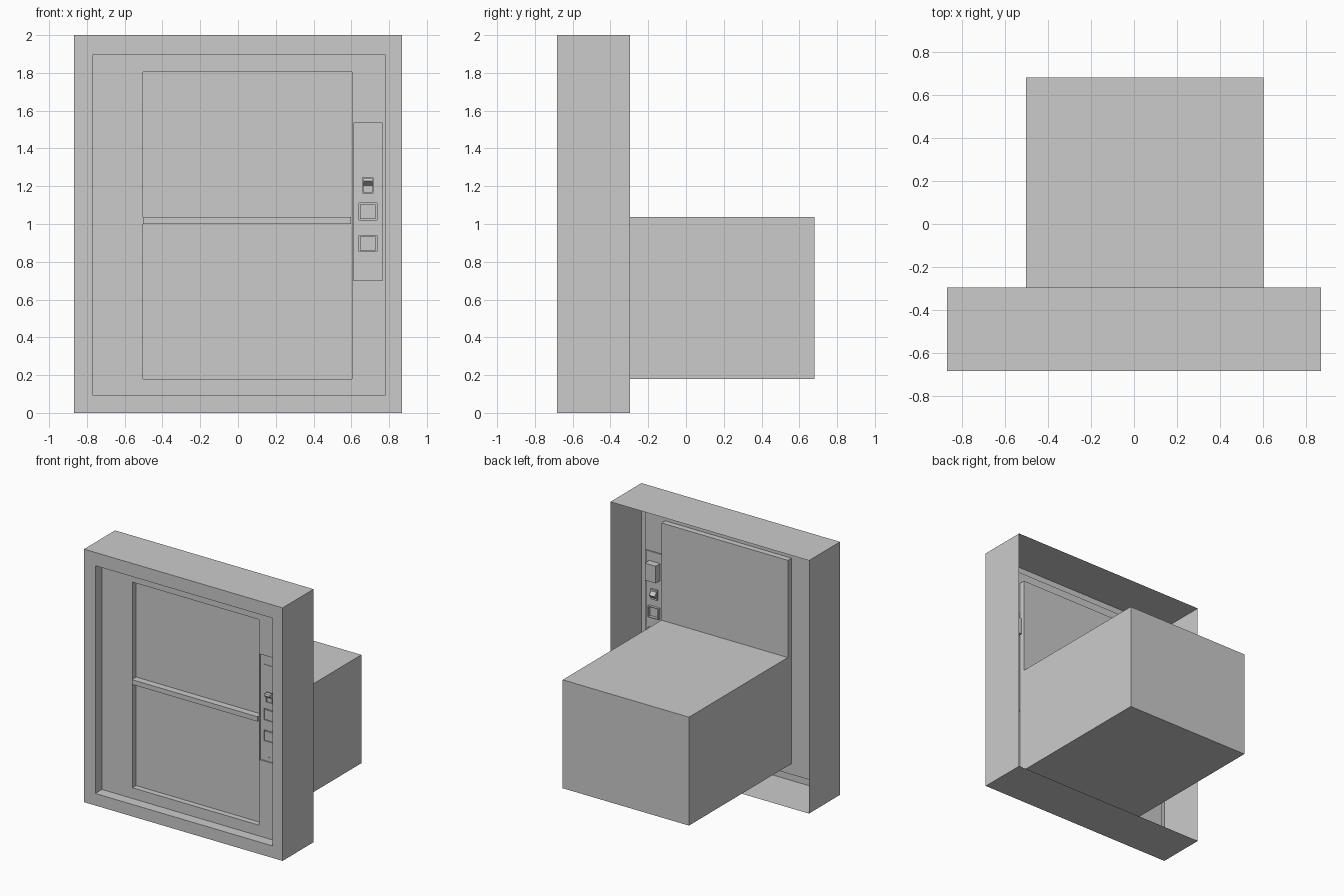
import bpy, bmesh, math

if "Cube" in bpy.data.objects:
    bpy.data.objects.remove(bpy.data.objects["Cube"])

def finish(name, bm):
    me = bpy.data.meshes.new(name)
    bm.to_mesh(me)
    bm.free()
    ob = bpy.data.objects.new(name, me)
    bpy.context.collection.objects.link(ob)
    return ob

def stepped(name, loops, cap=True):
    """Bridge a series of upright rectangles (x0, x1, z0, z1, y)."""
    bm = bmesh.new()
    rings = [[bm.verts.new(p) for p in ((x0, y, z0), (x1, y, z0), (x1, y, z1), (x0, y, z1))]
             for x0, x1, z0, z1, y in loops]
    for a, b in zip(rings, rings[1:]):
        for i in range(4):
            j = (i + 1) % 4
            bm.faces.new((a[i], a[j], b[j], b[i]))
    if cap:
        bm.faces.new(rings[-1])
    return finish(name, bm)

def sheet(name, xs, zs, y, holes):
    """Flat upright sheet split by grid lines, leaving out the hole cells."""
    bm = bmesh.new()
    v = [[bm.verts.new((x, y, z)) for z in zs] for x in xs]
    for i in range(len(xs) - 1):
        for j in range(len(zs) - 1):
            if (i, j) not in holes:
                bm.faces.new((v[i][j], v[i + 1][j], v[i + 1][j + 1], v[i][j + 1]))
    loose = [w for w in bm.verts if not w.link_faces]
    bmesh.ops.delete(bm, geom=loose, context='VERTS')
    return finish(name, bm)

def box(name, x0, x1, y0, y1, z0, z1):
    bm = bmesh.new()
    bmesh.ops.create_cube(bm, size=1)
    for w in bm.verts:
        w.co = ((x0 + x1) / 2 + w.co.x * (x1 - x0),
                (y0 + y1) / 2 + w.co.y * (y1 - y0),
                (z0 + z1) / 2 + w.co.z * (z1 - z0))
    return finish(name, bm)

FRONT, BACK, PANEL, DOOR, PLATE = -0.683, -0.296, -0.60, -0.555, -0.59
outer = (-0.868, 0.868, 0, 2)
opening = (-0.77, 0.78, 0.095, 1.895)
window = (-0.502, 0.603, 0.18, 1.805)
plate = (0.612, 0.765, 0.70, 1.535)

# Hollow surround, open at the back
stepped("outer_frame", [outer + (BACK,), outer + (FRONT,),
                        opening + (FRONT,), opening + (PANEL,)], cap=False)

# Recessed front panel with openings for the doors and the control plate
sheet("front_panel", [-0.77, -0.502, 0.603, 0.612, 0.765, 0.78],
      [0.095, 0.18, 0.70, 1.535, 1.805, 1.895], PANEL,
      {(1, 1), (1, 2), (1, 3), (3, 2)})

# Door recess, handle rail and rear compartment
stepped("door_recess", [window + (PANEL,), window + (DOOR,)])
box("door_rail", -0.502, 0.597, -0.608, DOOR, 1.0, 1.038)
box("rear_compartment", -0.502, 0.602, DOOR + 0.001, 0.68, 0.18, 1.037)

# Control plate with its rim
stepped("control_rim", [plate + (PANEL,), plate + (PLATE,)], cap=False)
sheet("control_plate", [0.612, 0.64, 0.66, 0.715, 0.735, 0.765],
      [0.70, 0.855, 0.94, 1.02, 1.11, 1.165, 1.245, 1.535], PLATE,
      {(i, j) for i in (1, 2, 3) for j in (1, 3)} | {(2, 5)})

# Display unit passing through the plate
box("display", 0.64, 0.735, PLATE - 0.004, -0.535, 1.325, 1.46)

# Two square push buttons in shallow wells
for n, (z0, z1) in enumerate(((0.855, 0.94), (1.02, 1.11))):
    well = (0.64, 0.735, z0, z1)
    face = (0.647, 0.728, z0 + 0.006, z1 - 0.006)
    stepped(f"button_{n + 1}", [well + (PLATE,), well + (PLATE + 0.02,),
                                face + (PLATE + 0.02,), face + (PLATE - 0.003,)])

# Rocker switch in its own well
well = (0.66, 0.715, 1.165, 1.245)
stepped("switch_well", [well + (PLATE,), well + (PLATE + 0.012,)])
profile = [(-0.588, 1.168), (-0.588, 1.203), (-0.622, 1.228), (-0.617, 1.241),
           (-0.588, 1.242), (-0.555, 1.205)]
bm = bmesh.new()
f = bm.faces.new([bm.verts.new((0.664, y, z)) for y, z in profile])
ext = bmesh.ops.extrude_face_region(bm, geom=[f])["geom"]
bmesh.ops.translate(bm, vec=(0.047, 0, 0),
                    verts=[g for g in ext if isinstance(g, bmesh.types.BMVert)])
bmesh.ops.recalc_face_normals(bm, faces=bm.faces)
finish("rocker_switch", bm)

# Small indicator lamp
bpy.ops.mesh.primitive_cylinder_add(vertices=12, radius=0.007, depth=0.01,
                                    location=(0.688, PLATE, 0.73),
                                    rotation=(math.pi / 2, 0, 0))
bpy.context.object.name = "indicator_lamp"
